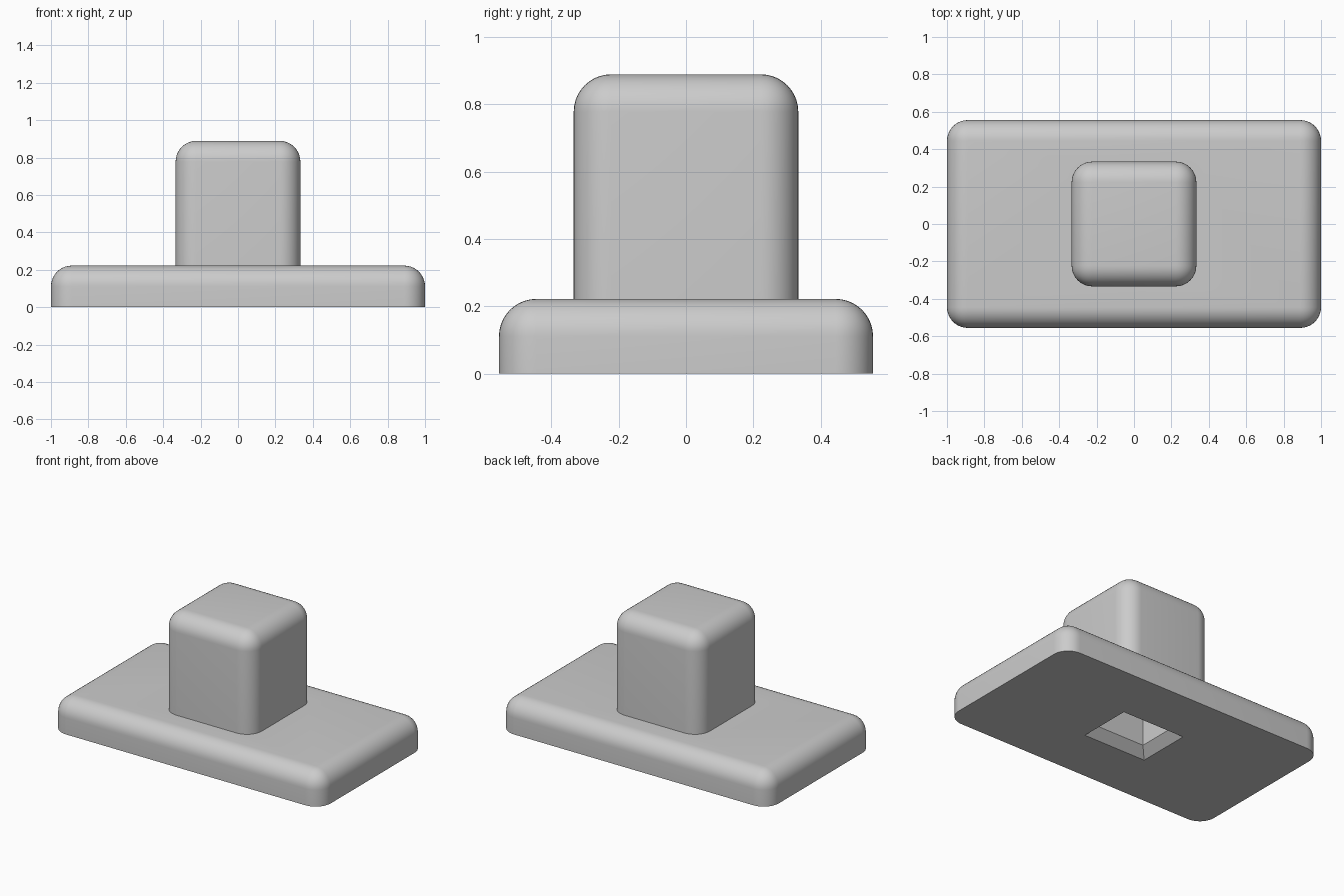
import bpy, bmesh, math

if "Cube" in bpy.data.objects:
    bpy.data.objects.remove(bpy.data.objects["Cube"], do_unlink=True)

grey = bpy.data.materials.new("plain grey")
grey.use_nodes = True
COLOUR = (0.6, 0.6, 0.6, 1)
grey.diffuse_color = COLOUR
grey.node_tree.nodes["Principled BSDF"].inputs["Base Color"].default_value = COLOUR

RADIUS = 0.111


def finish(name, bm):
    bmesh.ops.recalc_face_normals(bm, faces=bm.faces)
    mesh = bpy.data.meshes.new(name)
    bm.to_mesh(mesh)
    bm.free()
    obj = bpy.data.objects.new(name, mesh)
    bpy.context.collection.objects.link(obj)
    mesh.materials.append(grey)
    return obj


def rounded_box(name, width, depth, bottom, top):
    """Box with every edge rounded except those around its flat underside."""
    bm = bmesh.new()
    bmesh.ops.create_cube(bm, size=1)
    for v in bm.verts:
        v.co.x *= width
        v.co.y *= depth
        v.co.z = top if v.co.z > 0 else bottom
    edges = [e for e in bm.edges if max(v.co.z for v in e.verts) > bottom + 0.001]
    bmesh.ops.bevel(bm, geom=edges, offset=RADIUS, segments=10,
                    profile=0.5, affect='EDGES')
    return finish(name, bm)


def socket_cutter(name, rings):
    """Rectangular tapered plug from (half width, half depth, height) rings."""
    bm = bmesh.new()
    loops = [[bm.verts.new((sx * w, sy * d, z))
              for sx, sy in ((-1, -1), (1, -1), (1, 1), (-1, 1))]
             for w, d, z in rings]
    for low, high in zip(loops, loops[1:]):
        for i in range(4):
            j = (i + 1) % 4
            bm.faces.new((low[i], low[j], high[j], high[i]))
    bm.faces.new(loops[0])
    bm.faces.new(loops[-1])
    obj = finish(name, bm)
    obj.hide_render = True
    return obj


def boolean(target, tool, operation):
    mod = target.modifiers.new(operation.lower(), 'BOOLEAN')
    mod.operation = operation
    mod.solver = 'EXACT'
    mod.object = tool
    bpy.context.view_layer.objects.active = target
    bpy.ops.object.modifier_apply(modifier=mod.name)
    bpy.data.objects.remove(tool, do_unlink=True)


# Wide base plate with the upright block joined to it
body = rounded_box("base_and_block", 2, 1.111, 0, 0.222)
block = rounded_box("block", 0.667, 0.667, 0.1, 0.889)
boolean(body, block, 'UNION')

# Socket in the underside with a chamfered mouth
CHAMFER = 0.057
W, D = 0.175, 0.125
socket = socket_cutter("socket_cutter", [
    (W + 2 * CHAMFER, D + 2 * CHAMFER, -CHAMFER),
    (W, D, CHAMFER),
    (W, D, 0.55)])
boolean(body, socket, 'DIFFERENCE')

# Smooth rounded edges, crisp corners
bpy.ops.object.select_all(action='DESELECT')
body.select_set(True)
bpy.context.view_layer.objects.active = body
bpy.ops.object.shade_smooth_by_angle(angle=math.radians(30))
